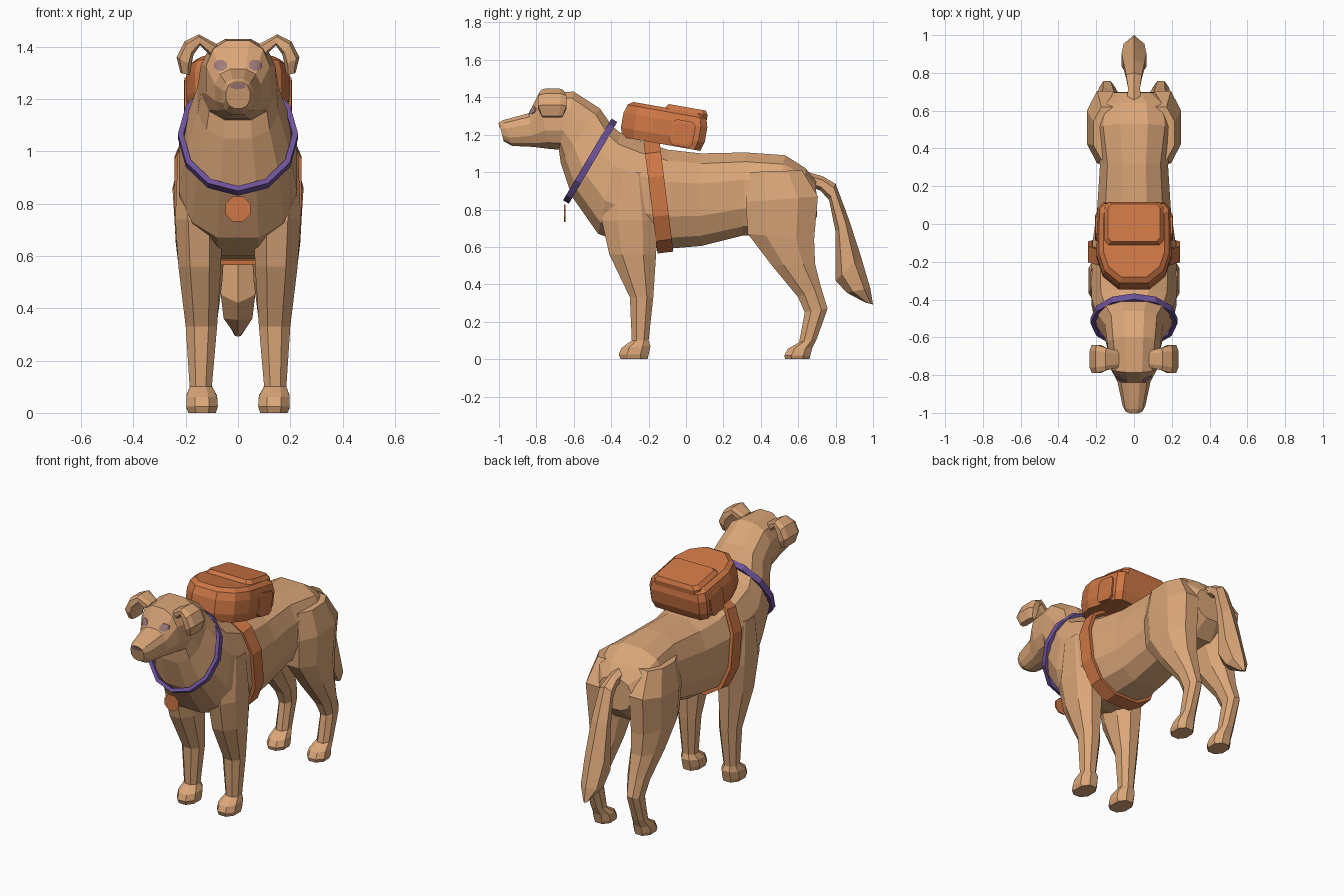
import bpy, bmesh, math
from mathutils import Vector
from mathutils.bvhtree import BVHTree

def material(name, rgb):
    m = bpy.data.materials.new(name)
    m.diffuse_color = (*rgb, 1)
    return m

TAN = material("tan fur", (0.71, 0.385, 0.19))
ORANGE = material("orange canvas", (0.62, 0.185, 0.06))
PURPLE = material("purple collar", (0.155, 0.085, 0.32))
MAUVE = material("mauve face marks", (0.36, 0.2, 0.2))

def ring(c, u, v, n, p=1.0, off=0.5):
    """Rounded n-sided loop around c, reaching exactly u and v."""
    pts = []
    for k in range(n):
        a = 2 * math.pi * (k + off) / n
        pts.append([math.copysign(abs(f) ** p, f) if abs(f) > 1e-6 else 0
                    for f in (math.cos(a), math.sin(a))])
    mx, my = max(q[0] for q in pts), max(q[1] for q in pts)
    return [c + u * (q[0] / mx) + v * (q[1] / my) for q in pts]

def section(y1, z1, y2, z2, x1, x2, n, p):
    """Loop spanning two side-view points and an x range."""
    a, b = Vector((0, y1, z1)), Vector((0, y2, z2))
    return ring((a + b) / 2 + Vector(((x1 + x2) / 2, 0, 0)),
                Vector(((x2 - x1) / 2, 0, 0)), (a - b) / 2, n, p)

def loft(name, rings, mat, mirror=False, closed=False):
    bm = bmesh.new()
    vs = [[bm.verts.new(p) for p in r] for r in rings]
    n = len(vs[0])
    pairs = list(zip(vs, vs[1:])) + ([(vs[-1], vs[0])] if closed else [])
    for a, b in pairs:
        for i in range(n):
            j = (i + 1) % n
            bm.faces.new((a[i], a[j], b[j], b[i]))
    if not closed:
        bm.faces.new(vs[0])
        bm.faces.new(vs[-1])
    bmesh.ops.recalc_face_normals(bm, faces=bm.faces)
    me = bpy.data.meshes.new(name)
    bm.to_mesh(me)
    bm.free()
    ob = bpy.data.objects.new(name, me)
    bpy.context.collection.objects.link(ob)
    me.materials.append(mat)
    if mirror:
        ob.modifiers.new("Mirror", 'MIRROR')
    return ob

# Body, neck and head: top point, bottom point, half width
body_rows = [
    (0.695, 0.95, 0.70, 0.76, 0.11), (0.64, 1.02, 0.61, 0.67, 0.19),
    (0.53, 1.09, 0.45, 0.66, 0.21), (0.32, 1.105, 0.30, 0.66, 0.18),
    (0.08, 1.10, 0.08, 0.605, 0.195), (-0.10, 1.12, -0.10, 0.59, 0.22),
    (-0.25, 1.17, -0.28, 0.60, 0.228), (-0.35, 1.21, -0.47, 0.67, 0.225),
    (-0.395, 1.245, -0.61, 0.87, 0.20), (-0.46, 1.34, -0.67, 1.05, 0.155),
    (-0.60, 1.43, -0.68, 1.12, 0.142), (-0.785, 1.425, -0.74, 1.125, 0.122),
    (-0.84, 1.315, -0.82, 1.135, 0.088), (-0.98, 1.277, -0.93, 1.14, 0.06),
    (-1.0, 1.265, -0.975, 1.165, 0.045)]
body = loft("body_and_head", [section(*r[:4], -r[4], r[4], 12, 0.8) for r in body_rows], TAN)

# Legs: front point, back point, inner and outer x
front_rows = [
    (-0.40, 1.0, -0.2, 1.0, 0.10, 0.23), (-0.45, 0.74, -0.15, 0.74, 0.06, 0.24),
    (-0.41, 0.56, -0.16, 0.56, 0.065, 0.228), (-0.30, 0.33, -0.175, 0.33, 0.08, 0.20),
    (-0.29, 0.1, -0.2, 0.1, 0.1, 0.185), (-0.345, 0.06, -0.19, 0.07, 0.08, 0.197),
    (-0.36, 0.025, -0.2, 0.025, 0.077, 0.198), (-0.35, 0, -0.205, 0, 0.085, 0.19)]
hind_rows = [
    (0.34, 1.0, 0.62, 1.01, 0.06, 0.215), (0.32, 0.84, 0.705, 0.87, 0.05, 0.25),
    (0.33, 0.67, 0.685, 0.64, 0.05, 0.238), (0.46, 0.5, 0.69, 0.51, 0.06, 0.22),
    (0.60, 0.33, 0.72, 0.39, 0.08, 0.195), (0.635, 0.25, 0.757, 0.27, 0.1, 0.185),
    (0.605, 0.09, 0.70, 0.11, 0.1, 0.183), (0.545, 0.055, 0.675, 0.06, 0.083, 0.193),
    (0.525, 0.02, 0.665, 0.02, 0.078, 0.198), (0.53, 0, 0.66, 0, 0.085, 0.19)]
for name, rows in (("front_legs", front_rows), ("hind_legs", hind_rows)):
    loft(name, [section(*r, 8, 0.9) for r in rows], TAN, mirror=True)

# Tail
tail_rows = [
    (0.65, 1.0, 0.67, 0.92, 0.035), (0.73, 0.978, 0.72, 0.90, 0.032),
    (0.80, 0.937, 0.765, 0.85, 0.042), (0.87, 0.75, 0.80, 0.68, 0.055),
    (0.935, 0.55, 0.80, 0.42, 0.066), (0.985, 0.38, 0.86, 0.355, 0.055),
    (1.0, 0.292, 0.96, 0.302, 0.012)]
loft("tail", [section(*r[:4], -r[4], r[4], 6, 1) for r in tail_rows], TAN)

# Folded ears: outer x,z, inner x,z, half depth
ear_rows = [(0.08, 1.41, 0.10, 1.36, 0.045), (0.15, 1.448, 0.145, 1.405, 0.06),
            (0.205, 1.42, 0.17, 1.37, 0.075), (0.235, 1.36, 0.178, 1.33, 0.075),
            (0.22, 1.30, 0.185, 1.292, 0.055)]
rings = []
for x1, z1, x2, z2, h in ear_rows:
    a, b = Vector((x1, -0.715, z1)), Vector((x2, -0.715, z2))
    rings.append(ring((a + b) / 2, Vector((0, h, 0)), (a - b) / 2, 8, 0.6))
loft("ears", rings, TAN, mirror=True)

# Eyes and nose: thin patches laid onto the face
tree = BVHTree.FromPolygons([v.co for v in body.data.vertices],
                            [p.vertices for p in body.data.polygons])
def patch(name, x, z, rx, rz, mirror):
    rings = []
    for lift, s in ((0.004, 0.15), (0.004, 0.55), (0.004, 1), (-0.003, 1)):
        pts = ring(Vector((x, -2, z)), Vector((rx * s, 0, 0)), Vector((0, 0, rz * s)), 8)
        hits = [tree.ray_cast(p, Vector((0, 1, 0)))[0] for p in pts]
        rings.append([h - Vector((0, lift, 0)) for h in hits])
    loft(name, rings, MAUVE, mirror)
patch("eyes", 0.067, 1.33, 0.025, 0.02, True)
patch("nose", 0, 1.25, 0.028, 0.012, False)

# Bands around the body: collar and pack strap
def band(name, top, bottom, w, width, thick, p, off, mat):
    top, bottom = Vector((0, *top)), Vector((0, *bottom))
    v = (top - bottom) / 2
    side = Vector((0, -v.z, v.y)).normalized() * width / 2
    c, t = (top + bottom) / 2, thick / v.length
    rings = [ring(c + side * s, Vector((w - k * thick, 0, 0)), v * (1 - k * t), 12, p, off)
             for s, k in ((-1, 0), (1, 0), (1, 1), (-1, 1))]
    loft(name, rings, mat, closed=True)
band("collar", (-0.383, 1.277), (-0.642, 0.84), 0.23, 0.036, 0.022, 1, 0, PURPLE)
band("pack_strap", (-0.185, 1.17), (-0.11, 0.57), 0.243, 0.085, 0.02, 0.8, 0.5, ORANGE)

# Collar tag
loft("collar_tag", [ring(Vector((0, y, 0.78)), Vector((0.048, 0, 0)), Vector((0, 0, 0.048)), 8)
                    for y in (-0.653, -0.645)], ORANGE)

# Backpack, tipped to follow the shoulders
ALONG = Vector((0, math.cos(0.175), -math.sin(0.175)))
UP = Vector((0, math.sin(0.175), math.cos(0.175)))
ORIGIN = Vector((0, -0.13, 1.15))

def pack_point(x, v, h):
    return ORIGIN + Vector((x, 0, 0)) + ALONG * v + UP * h

def layered(name, half, layers, v0):
    outline = half + [(-x, v) for x, v in reversed(half)]
    loft(name, [[pack_point(x * s, v0 + (v - v0) * s, h) for x, v in outline]
                for h, s in layers], ORANGE)
layered("backpack", [(0.165, 0.225), (0.195, 0.19), (0.198, -0.06), (0.165, -0.16), (0.08, -0.23)],
        [(0, 0.93), (0.05, 1), (0.13, 1), (0.175, 0.94), (0.195, 0.82)], 0)
layered("pack_front_pocket", [(0.135, 0.215), (0.157, 0.19), (0.157, 0.01), (0.135, -0.015)],
        [(0.15, 1), (0.195, 1), (0.217, 0.88)], 0.1)

# Side pockets
pocket_centre = pack_point(0, 0.10, 0.075)
loft("pack_side_pockets",
     [ring(pocket_centre + Vector((x, 0, 0)), ALONG * 0.063 * s, UP * 0.07 * s, 8, 0.4)
      for x, s in ((0.17, 1), (0.204, 1), (0.207, 0.78))], ORANGE, mirror=True)
